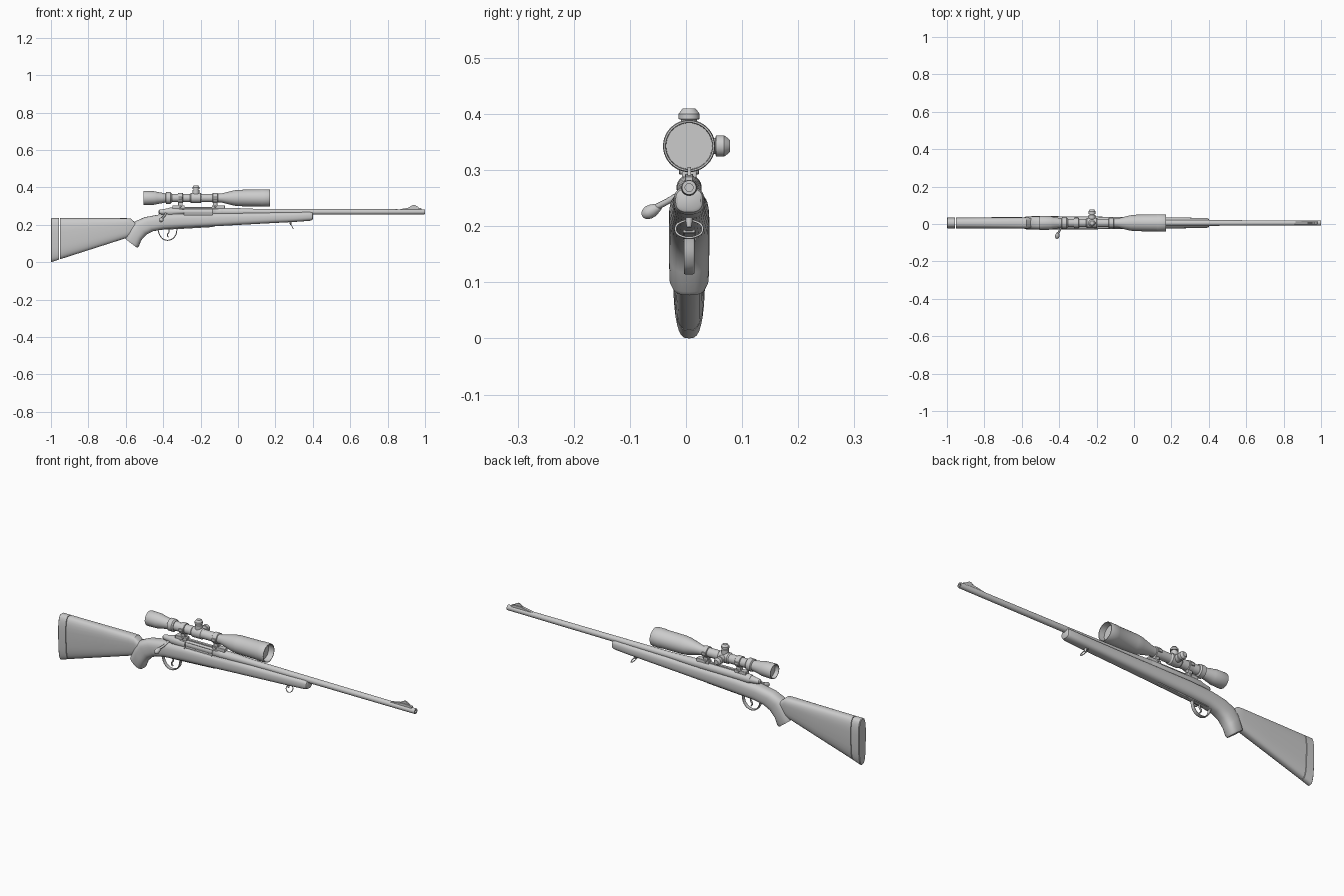
import bpy, bmesh, math
from mathutils import Vector

cube = bpy.data.objects.get("Cube")
if cube:
    bpy.data.objects.remove(cube, do_unlink=True)

CY = 0.0055       # centre plane of the rifle
BORE = 0.269      # height of the barrel axis
SIGHT = 0.343     # height of the scope axis


def finish(obj, angle=35):
    bpy.ops.object.select_all(action='DESELECT')
    obj.select_set(True)
    bpy.context.view_layer.objects.active = obj
    if obj.type == 'CURVE':
        bpy.ops.object.convert(target='MESH')
        obj = bpy.context.object
    bpy.ops.object.shade_smooth_by_angle(angle=math.radians(angle))
    return obj


def mesh_object(name, bm):
    bmesh.ops.recalc_face_normals(bm, faces=bm.faces[:])
    me = bpy.data.meshes.new(name)
    bm.to_mesh(me)
    bm.free()
    obj = bpy.data.objects.new(name, me)
    bpy.context.collection.objects.link(obj)
    return finish(obj)


def loft(name, rings):
    """Skin a list of point rings and cap both ends."""
    bm = bmesh.new()
    rows = [[bm.verts.new(p) for p in ring] for ring in rings]
    n = len(rows[0])
    for a, b in zip(rows, rows[1:]):
        for i in range(n):
            j = (i + 1) % n
            bm.faces.new((a[i], a[j], b[j], b[i]))
    bm.faces.new(rows[0])
    bm.faces.new(rows[-1])
    return mesh_object(name, bm)


def lathe(name, profile, origin, axis=(1, 0, 0), sides=32):
    """Turn (distance, radius) pairs around an axis."""
    turn = Vector((0, 0, 1)).rotation_difference(Vector(axis))
    steps = [2 * math.pi * i / sides for i in range(sides)]
    return loft(name, [[Vector(origin) + turn @ Vector((r * math.cos(a), r * math.sin(a), d))
                        for a in steps] for d, r in profile])


def section(top, bottom, width, power=0.75, taper=0.0, n=32):
    """Rounded cross-section strung between a top and a bottom (x, z) point."""
    ring = []
    for i in range(n):
        a = 2 * math.pi * i / n
        c, s = math.cos(a), math.sin(a)
        u = math.copysign(abs(c) ** power, c)
        v = math.copysign(abs(s) ** power, s)
        x, z = [(t + b) / 2 + u * (t - b) / 2 for t, b in zip(top, bottom)]
        ring.append((x, CY + v * width * (1 + taper * u), z))
    return ring


def prism(name, outline, half, y=CY, bevel=0.0):
    """Extrude an (x, z) outline sideways."""
    obj = loft(name, [[(x, y + s * half, z) for x, z in outline] for s in (-1, 1)])
    if bevel:
        m = obj.modifiers.new("Bevel", 'BEVEL')
        m.width, m.segments = bevel, 2
    return obj


def box(name, x0, x1, z0, z1, half, y=CY, bevel=0.0):
    return prism(name, [(x0, z0), (x1, z0), (x1, z1), (x0, z1)], half, y, bevel)


def wire(name, points, radius, cyclic=False, band=0.0):
    """Smooth rod through points; a band is a flat strip bent in the x-z plane."""
    cu = bpy.data.curves.new(name, 'CURVE')
    cu.dimensions = '2D' if band else '3D'
    cu.bevel_depth, cu.extrude, cu.bevel_resolution = radius, band, 2
    sp = cu.splines.new('BEZIER')
    sp.bezier_points.add(len(points) - 1)
    for bp, p in zip(sp.bezier_points, points):
        bp.co = (p[0], p[1], 0) if band else p
        bp.handle_left_type = bp.handle_right_type = 'AUTO'
    sp.use_cyclic_u = cyclic
    obj = bpy.data.objects.new(name, cu)
    bpy.context.collection.objects.link(obj)
    if band:
        obj.rotation_euler.x = math.pi / 2
        obj.location.y = CY
    return finish(obj, 50)


# Butt stock and recoil pad
loft("butt_stock", [section((x, t), (x, b), w, 0.65, 0.1) for x, t, b, w in (
    (-0.953, 0.235, 0.015, 0.029), (-0.75, 0.235, 0.08, 0.03),
    (-0.6, 0.235, 0.128, 0.03), (-0.574, 0.234, 0.138, 0.029), (-0.55, 0.212, 0.15, 0.026))])
loft("recoil_pad", [section((x, t), (x, b), w, 0.65, 0.1) for x, t, b, w in (
    (-1.0, 0.232, 0.003, 0.026), (-0.997, 0.235, 0.0, 0.029), (-0.956, 0.235, 0.014, 0.029))])

# Pistol grip running into the forend
stock = loft("grip_and_forend", [section((a, b), (c, d), w) for a, b, c, d, w in (
    (-0.602, 0.124, -0.54, 0.077, 0.031), (-0.597, 0.135, -0.531, 0.083, 0.035),
    (-0.575, 0.185, -0.517, 0.117, 0.036), (-0.55, 0.218, -0.49, 0.147, 0.036),
    (-0.5, 0.24, -0.455, 0.165, 0.036), (-0.42, 0.255, -0.4, 0.175, 0.036),
    (-0.3, 0.262, -0.3, 0.182, 0.035), (0, 0.264, 0, 0.199, 0.031),
    (0.3, 0.268, 0.3, 0.215, 0.028), (0.385, 0.27, 0.385, 0.221, 0.027),
    (0.397, 0.267, 0.397, 0.225, 0.024), (0.4, 0.262, 0.4, 0.23, 0.02))])

# Barrel with an open muzzle
lathe("barrel", [(-0.1, 0.022), (-0.03, 0.021), (0.08, 0.0165), (0.4, 0.015), (0.995, 0.0135),
                 (1.0, 0.0125), (1.0, 0.007), (0.96, 0.007)], (0, CY, BORE))

# Receiver, with the ejection port cut on the right side
receiver = lathe("receiver", [(-0.375, 0.02), (-0.365, 0.0225), (-0.085, 0.0225), (-0.075, 0.02)],
                 (0, CY, BORE))
cutter = box("port_cutter", -0.29, -0.135, 0.252, 0.283, 0.02, CY - 0.033)
for part in (receiver, stock):
    m = part.modifiers.new("Port", 'BOOLEAN')
    m.object, m.operation, m.solver = cutter, 'DIFFERENCE', 'EXACT'
    bpy.ops.object.select_all(action='DESELECT')
    part.select_set(True)
    bpy.context.view_layer.objects.active = part
    bpy.ops.object.modifier_apply(modifier=m.name)
bpy.data.objects.remove(cutter, do_unlink=True)

# Bolt, shroud and handle
lathe("bolt_body", [(-0.38, 0.016), (-0.1, 0.016)], (0, CY, BORE))
lathe("bolt_shroud", [(-0.425, 0.007), (-0.42, 0.012), (-0.395, 0.015), (-0.38, 0.018),
                      (-0.37, 0.018)], (0, CY, BORE))
wire("bolt_handle", [(-0.385, CY - 0.01, 0.262), (-0.395, -0.03, 0.246), (-0.408, -0.055, 0.233)], 0.0055)
lathe("bolt_knob", [(-0.02, 0.004), (-0.013, 0.008), (-0.003, 0.0115), (0.006, 0.012),
                    (0.014, 0.009), (0.018, 0.004)], (-0.41, -0.062, 0.227), (-0.15, -0.86, -0.45), 20)

# Trigger group
wire("trigger_guard", [(-0.428, 0.176), (-0.417, 0.142), (-0.395, 0.121), (-0.36, 0.12),
                       (-0.336, 0.14), (-0.325, 0.182)], 0.0025, band=0.007)
wire("trigger", [(-0.372, 0.185), (-0.37, 0.16), (-0.378, 0.146), (-0.372, 0.133)], 0.0025, band=0.003)
prism("floor_plate", [(-0.43, 0.172), (-0.3, 0.178), (-0.13, 0.188), (-0.13, 0.196), (-0.43, 0.182)],
      0.011, bevel=0.002)

# Sling swivel under the forend
lathe("swivel_stud", [(0, 0.006), (0.012, 0.006), (0.022, 0.004)], (0.28, CY, 0.22), (0.1, 0, -1), 16)
wire("sling_swivel", [(0.281 + 0.012 * k, CY + y, 0.206 - 0.022 * k) for y, k in (
    (-0.017, 0), (-0.024, 0.5), (-0.017, 1), (0.017, 1), (0.024, 0.5), (0.017, 0))], 0.002, True)

# Front sight
prism("sight_ramp", [(0.84, 0.278), (0.98, 0.278), (0.98, 0.288), (0.955, 0.293), (0.92, 0.293)],
      0.007, bevel=0.001)
prism("sight_blade", [(0.905, 0.288), (0.968, 0.288), (0.962, 0.296), (0.945, 0.306), (0.935, 0.306)], 0.003)

# Scope body: eyepiece, tube and objective bell, hollow at both ends
lathe("scope_body", [(-0.485, 0.031), (-0.505, 0.033), (-0.505, 0.036), (-0.5, 0.0375), (-0.445, 0.036),
                     (-0.435, 0.033), (-0.39, 0.025), (-0.38, 0.0225), (-0.13, 0.0225), (-0.09, 0.0235),
                     (-0.02, 0.041), (0.01, 0.044), (0.12, 0.045), (0.123, 0.0465), (0.165, 0.0465),
                     (0.17, 0.045), (0.17, 0.042), (0.14, 0.041)], (0, CY, SIGHT), sides=40)
lathe("zoom_ring", [(-0.388, 0.025), (-0.384, 0.031), (-0.36, 0.031), (-0.354, 0.025)],
      (0, CY, SIGHT), sides=20)

# Turret housing, caps on top and on the left
lathe("turret_housing", [(-0.257, 0.022), (-0.25, 0.027), (-0.2, 0.027), (-0.193, 0.022)], (0, CY, SIGHT))
for name, axis, reach in (("elevation_turret", (0, 0, 1), 0.067), ("windage_turret", (0, 1, 0), 0.0725)):
    lathe(name, [(0.0, 0.018), (0.042, 0.018), (0.044, 0.014), (0.047, 0.014), (0.048, 0.019),
                 (reach - 0.01, 0.019), (reach - 0.002, 0.013), (reach, 0.011)],
          (-0.225, CY, SIGHT), axis, 24)

# Scope mounts: base, pillar, ring and clamp screws
for label, x, x0, x1 in (("rear", -0.308, -0.35, -0.285), ("front", -0.122, -0.14, -0.07)):
    box(label + "_mount_base", x0, x1, 0.284, 0.303, 0.013, bevel=0.002)
    box(label + "_mount_pillar", x - 0.012, x + 0.012, 0.3, 0.326, 0.011, bevel=0.002)
    lathe(label + "_mount_ring", [(-0.014, 0.024), (-0.012, 0.027), (0.012, 0.027), (0.014, 0.024)],
          (x, CY, SIGHT))
    for side in (-1, 1):
        box(label + "_clamp_lug", x - 0.01, x + 0.01, SIGHT - 0.007, SIGHT + 0.007, 0.004,
            CY + side * 0.027, 0.001)
        lathe(label + "_base_screw", [(0, 0.006), (0.016, 0.006), (0.018, 0.004)],
              (x, CY, 0.298), (0, side, 0), 12)
box("mount_rail", -0.29, -0.135, 0.288, 0.296, 0.007, bevel=0.001)
